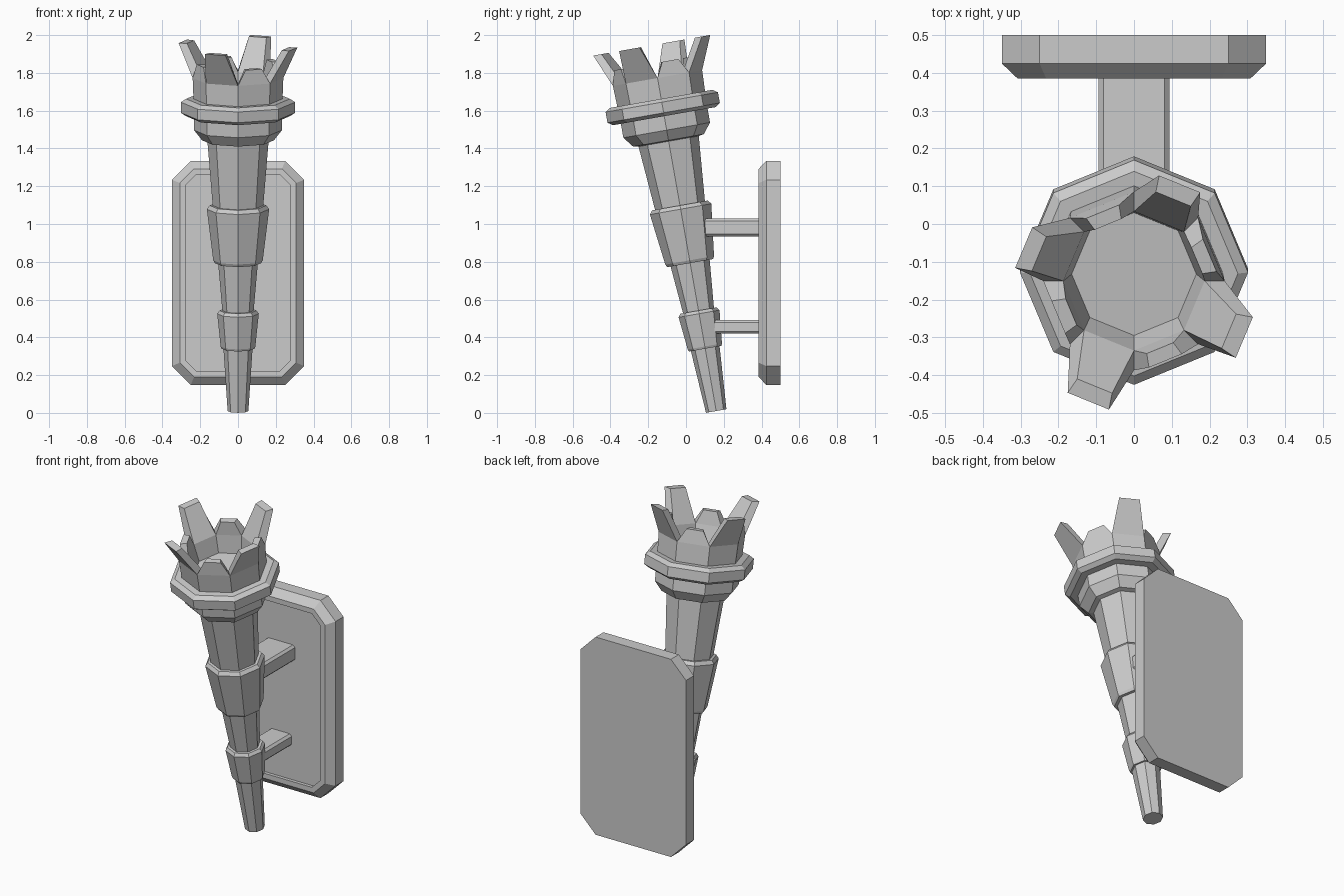
import bpy, bmesh, math
from mathutils import Matrix

if "Cube" in bpy.data.objects:
    bpy.data.objects.remove(bpy.data.objects["Cube"])

TILT = Matrix.Translation((0, 0.16, 0.01)) @ Matrix.Rotation(math.radians(10), 4, 'X')


def finish(bm, name, matrix=Matrix()):
    bm.transform(matrix)
    bmesh.ops.recalc_face_normals(bm, faces=bm.faces[:])
    me = bpy.data.meshes.new(name)
    bm.to_mesh(me)
    bm.free()
    ob = bpy.data.objects.new(name, me)
    bpy.context.collection.objects.link(ob)
    return ob


def bridge(bm, a, b):
    n = len(a)
    return [bm.faces.new((a[i], a[(i + 1) % n], b[(i + 1) % n], b[i])) for i in range(n)]


def octagon(bm, r, t):
    return [bm.verts.new((r * math.cos(k * math.pi / 4), r * math.sin(k * math.pi / 4), t))
            for k in range(8)]


def lathe(name, profile):
    bm = bmesh.new()
    rings = [octagon(bm, r, t) for r, t in profile]
    for a, b in zip(rings, rings[1:]):
        bridge(bm, a, b)
    bm.faces.new(rings[0])
    bm.faces.new(rings[-1])
    return finish(bm, name, TILT)


# Tapered handle with two stepped bands, and the head cup below the collar
lathe("handle", [
    (.055, 0), (.077, .335), (.087, .335), (.092, .347), (.11, .523), (.098, .54), (.083, .54),
    (.105, .795), (.123, .795), (.131, .81), (.165, 1.085), (.15, 1.105), (.134, 1.105),
    (.162, 1.45), (.19, 1.455), (.233, 1.51), (.233, 1.60)])

# Collar around the head
lathe("collar", [(.21, 1.585), (.275, 1.585), (.302, 1.603), (.302, 1.66), (.275, 1.678), (.21, 1.678)][:5])

# Hollow crown with alternating tall flared and short prongs
bm = bmesh.new()
low, rim, inner, floor = (octagon(bm, r, t) for r, t in
                          [(.233, 1.6), (.24, 1.79), (.187, 1.79), (.165, 1.685)])
bridge(bm, low, rim)
bridge(bm, inner, floor)
bm.faces.new(floor)
bm.faces.new(low)
for k in range(8):
    j = (k + 1) % 8
    ang = (k + .5) * math.pi / 4
    tall = k % 2 == 1
    # outer radius, inner radius, half widths, height
    ro, ri, wo, wi, t = (.316, .272, .059, .05, 1.966) if tall else (.217, .18, .047, .038, 1.87)
    top = []
    for r, w in ((ro, -wo), (ro, wo), (ri, wi), (ri, -wi)):
        top.append(bm.verts.new((r * math.cos(ang) - w * math.sin(ang),
                                 r * math.sin(ang) + w * math.cos(ang), t)))
    bridge(bm, [rim[k], rim[j], inner[j], inner[k]], top)
    bm.faces.new(top)
finish(bm, "crown", TILT)

# Wall plate: cut corners, bevelled front edge, recessed panel
bm = bmesh.new()


def plate_loop(inset, y):
    w, h = .35 - inset, .593 - inset
    c = .1 - inset * .586
    pts = [(w, h - c), (w - c, h), (c - w, h), (-w, h - c),
           (-w, c - h), (c - w, -h), (w - c, -h), (w, c - h)]
    return [bm.verts.new((x, y, z + .741)) for x, z in pts]


loops = [plate_loop(i, y) for i, y in [(0, .5), (0, .425), (.042, .385), (.072, .385), (.072, .405)]]
for a, b in zip(loops, loops[1:]):
    bridge(bm, a, b)
bm.faces.new(loops[0])
bm.faces.new(loops[-1])
finish(bm, "wall_plate")

# Two bevelled support arms
for name, z, w, h, y0 in (("upper_arm", .982, .188, .096, .03), ("lower_arm", .455, .145, .072, .09)):
    bm = bmesh.new()
    bmesh.ops.create_cube(bm, size=1)
    bm.transform(Matrix.Translation((0, (y0 + .42) / 2, z)) @ Matrix.Diagonal((w, .42 - y0, h, 1)))
    edges = [e for e in bm.edges if abs(e.verts[0].co.y - e.verts[1].co.y) > .1]
    bmesh.ops.bevel(bm, geom=edges, offset=.013, segments=1, affect='EDGES')
    finish(bm, name)
